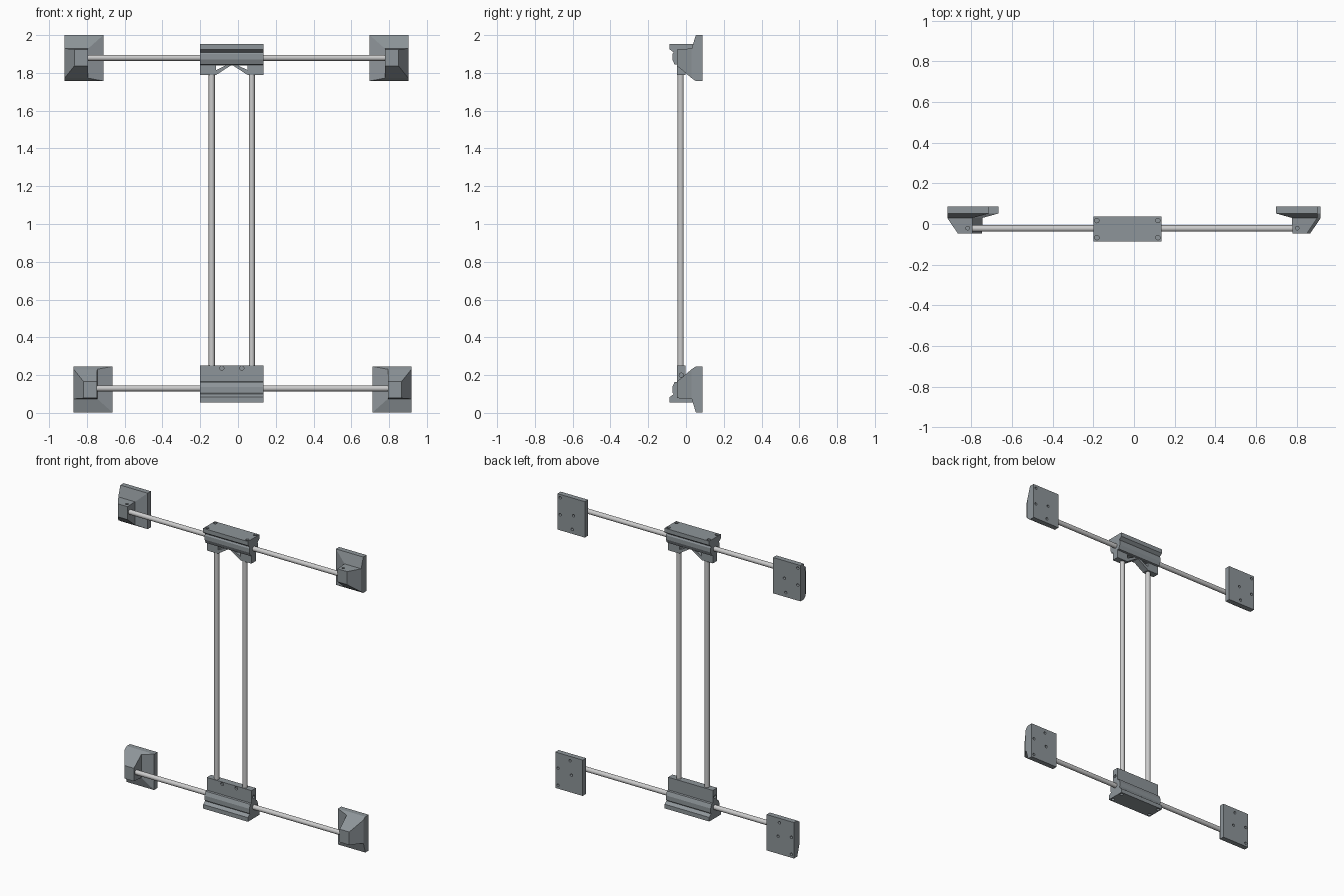
import bpy, bmesh
from mathutils import Vector

if "Cube" in bpy.data.objects:
    bpy.data.objects.remove(bpy.data.objects["Cube"])

YC = -0.025          # depth of the bracket centre line
XC = -0.0325         # middle of the brackets
X0, X1 = -0.20, 0.135

# Dark slate for feet and brackets, light metal grey for rods
slate = bpy.data.materials.new("dark_slate")
slate.diffuse_color = (0.27, 0.30, 0.32, 1)
slate.use_nodes = True
slate.node_tree.nodes["Principled BSDF"].inputs["Base Color"].default_value = slate.diffuse_color
metal = bpy.data.materials.new("light_metal")
metal.diffuse_color = (0.78, 0.77, 0.75, 1)
metal.use_nodes = True
metal.node_tree.nodes["Principled BSDF"].inputs["Base Color"].default_value = metal.diffuse_color


def finish(name, bm, mat=slate):
    bmesh.ops.recalc_face_normals(bm, faces=bm.faces)
    me = bpy.data.meshes.new(name)
    bm.to_mesh(me)
    bm.free()
    me.materials.append(mat)
    ob = bpy.data.objects.new(name, me)
    bpy.context.collection.objects.link(ob)
    return ob


def loft(name, rings):
    """Skin between matching rings of points and cap both ends."""
    bm = bmesh.new()
    rows = [[bm.verts.new(p) for p in r] for r in rings]
    n = len(rows[0])
    for a, b in zip(rows, rows[1:]):
        for i in range(n):
            j = (i + 1) % n
            bm.faces.new((a[i], a[j], b[j], b[i]))
    bm.faces.new(rows[0])
    bm.faces.new(rows[-1])
    return finish(name, bm)


def cylinders(name, specs, seg=24, mat=slate):
    """specs: (start, end, radius)"""
    bm = bmesh.new()
    for p, q, r in specs:
        p, q = Vector(p), Vector(q)
        d = q - p
        m = d.to_track_quat('Z', 'Y').to_matrix().to_4x4()
        m.translation = (p + q) / 2
        bmesh.ops.create_cone(bm, cap_ends=True, segments=seg, radius1=r,
                              radius2=r, depth=d.length, matrix=m)
    return finish(name, bm, mat)


def activate(ob):
    bpy.ops.object.select_all(action='DESELECT')
    ob.select_set(True)
    bpy.context.view_layer.objects.active = ob


def drill(ob, specs):
    cutter = cylinders("hole_cutter", specs, 16)
    mod = ob.modifiers.new("holes", 'BOOLEAN')
    mod.operation, mod.object, mod.solver = 'DIFFERENCE', cutter, 'EXACT'
    activate(ob)
    bpy.ops.object.modifier_apply(modifier=mod.name)
    bpy.data.objects.remove(cutter)


def rod(name, p, q):
    ob = cylinders(name, [(p, q, 0.016)], mat=metal)
    activate(ob)
    bpy.ops.object.shade_smooth_by_angle()


# Wall feet: thin plate, shallow sloped shoulder, tapered rod socket
def foot(name, x_outer, inward, z_base, up):
    def P(u, y, v):
        return (x_outer + inward * u, y, z_base + up * v)

    def ring(u0, u1, v0, v1, y):
        return [P(u0, y, v0), P(u1, y, v0), P(u1, y, v1), P(u0, y, v1)]

    ob = loft(name, [ring(0, 0.205, 0, 0.243, 0.087),
                     ring(0, 0.205, 0, 0.243, 0.052),
                     ring(0, 0.125, 0.015, 0.172, 0.030),
                     ring(0.052, 0.123, 0.08, 0.168, -0.047)])
    holes = [(P(u, 0.10, v), P(u, 0.065, v), 0.009)
             for u, v in ((0.02, 0.105), (0.12, 0.125), (0.11, 0.03), (0.02, 0.22))]
    holes.append((P(0.10, -0.02, 0.20), P(0.10, -0.02, 0.155), 0.009))  # set screw
    drill(ob, holes)


foot("upper_left_foot", -0.918, 1, 1.757, 1)
foot("upper_right_foot", 0.902, -1, 1.757, 1)
foot("lower_left_foot", -0.87, 1, 0.246, -1)
foot("lower_right_foot", 0.918, -1, 0.246, -1)

# Rods
rod("upper_cross_rod", (-0.83, -0.022, 1.88), (0.81, -0.022, 1.88))
rod("lower_cross_rod", (-0.78, -0.022, 0.13), (0.83, -0.022, 0.13))
for side, x in (("left", -0.139), ("right", 0.073)):
    rod(side + "_upright_rod", (x, -0.028, 0.2), (x, -0.028, 1.83))

# Clamp brackets: half profile as (half depth, distance from the flange face)
CLAMP = [(0.062, 0), (0.062, 0.028), (0.041, 0.044), (0.047, 0.054),
         (0.047, 0.082), (0.036, 0.108), (0.023, 0.11)]


def bracket(name, z_face, down, neck):
    half = CLAMP + [(0.023, neck)]
    prof = [(YC - h, z_face + down * d) for h, d in half]
    prof += [(YC + h, z_face + down * d) for h, d in reversed(half)]
    ob = loft(name, [[(x, y, z) for y, z in prof] for x in (X0, X1)])
    holes = [(((XC + sx * 0.15), YC + sy * 0.042, z_face - down * 0.01),
              ((XC + sx * 0.15), YC + sy * 0.042, z_face + down * 0.018), 0.011)
             for sx in (-1, 1) for sy in (-1, 1)]
    if neck > 0.15:   # small screw holes on the solid lower neck
        z = z_face + down * (neck - 0.014)
        holes += [((XC + s * 0.053, -0.08, z), (XC + s * 0.053, -0.035, z), 0.011)
                  for s in (-1, 1)]
        z = z_face + down * 0.145
        holes += [((x, YC, z), (x + s * 0.02, YC, z), 0.011)
                  for x, s in ((X0 - 0.01, 1), (X1 + 0.01, -1))]
    drill(ob, holes)


bracket("lower_bracket", 0.055, 1, 0.196)
bracket("upper_bracket", 1.953, -1, 0.113)

# Upper bracket legs with diagonal braces
for side, s in (("left", -1), ("right", 1)):
    for part, pts in (
            ("leg", [(0.1675, 1.85), (0.1675, 1.788), (0.083, 1.788), (0.083, 1.85)]),
            ("brace", [(0.085, 1.788), (0.085, 1.814), (0.01, 1.85), (0, 1.85), (0, 1.843)])):
        loft(f"{side}_bracket_{part}",
             [[(XC + s * x, y, z) for x, z in pts] for y in (YC - 0.023, YC + 0.023)])
